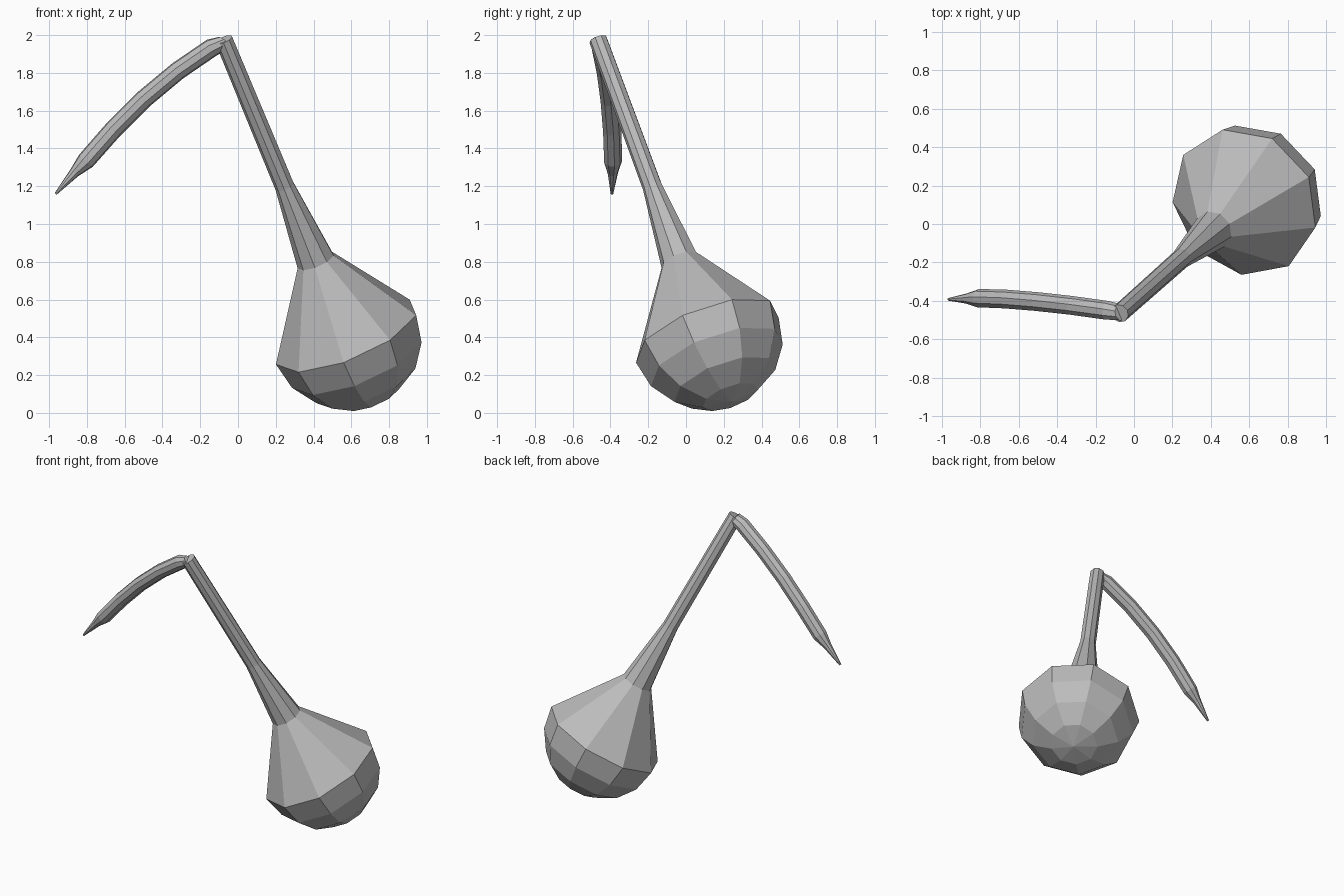
import bpy
import bmesh
from math import cos, sin, pi, radians
from mathutils import Vector

SIDES = 9

cube = bpy.data.objects.get("Cube")
if cube:
    bpy.data.objects.remove(cube, do_unlink=True)

grey = bpy.data.materials.new("plain grey")
grey.use_nodes = True
grey.diffuse_color = (0.5, 0.5, 0.5, 1)
grey.node_tree.nodes["Principled BSDF"].inputs["Base Color"].default_value = (0.5, 0.5, 0.5, 1)


def loft(name, rings, reference):
    """Skin rings given as (centre, axis, radius); radius 0 makes a point."""
    bm = bmesh.new()
    loops = []
    for centre, axis, radius in rings:
        axis = axis.normalized()
        if radius == 0:
            loops.append([bm.verts.new(centre)] * SIDES)
            continue
        a = (reference - axis * reference.dot(axis)).normalized()
        b = axis.cross(a)
        angles = [2 * pi * i / SIDES for i in range(SIDES)]
        loops.append([bm.verts.new(centre + radius * (a * cos(t) + b * sin(t))) for t in angles])
    for low, high in zip(loops, loops[1:]):
        for i in range(SIDES):
            j = (i + 1) % SIDES
            quad = [low[i], low[j], high[j], high[i]]
            bm.faces.new(list(dict.fromkeys(quad)))
    for end in (loops[0], loops[-1]):
        if len(set(end)) == SIDES:
            bm.faces.new(end)
    bmesh.ops.recalc_face_normals(bm, faces=bm.faces)
    mesh = bpy.data.meshes.new(name)
    bm.to_mesh(mesh)
    bm.free()
    mesh.materials.append(grey)
    obj = bpy.data.objects.new(name, mesh)
    bpy.context.collection.objects.link(obj)
    return obj


# Leaning gourd: round bottom, conical shoulder and long narrow neck
belly = Vector((0.575, 0.113, 0.412))
lean = Vector((-0.363, -0.323, 0.874)).normalized()
R = 0.405
profile = [(-R, 0)]
profile += [(-R * sin(radians(d)), R * cos(radians(d))) for d in (67.5, 45, 22.5, 0)]
profile += [(0.45, 0.104), (0.9, 0.053), (1.79, 0.049)]
loft("gourd_body", [(belly + lean * h, lean, r) for h, r in profile], Vector((-0.015, -0.375, -0.147)))

# Drooping stem bent over from the top of the neck, ending in a thin point
path = [((-0.065, -0.46, 1.965), 0.044), ((-0.14, -0.45, 1.933), 0.05),
        ((-0.32, -0.425, 1.81), 0.05), ((-0.5, -0.405, 1.66), 0.05),
        ((-0.66, -0.392, 1.5), 0.05), ((-0.805, -0.387, 1.335), 0.049),
        ((-0.866, -0.388, 1.272), 0.028), ((-0.965, -0.392, 1.16), 0.007)]
points = [Vector(p) for p, r in path]
rings = []
for i, (p, r) in enumerate(path):
    axis = points[min(i + 1, len(points) - 1)] - points[max(i - 1, 0)]
    rings.append((points[i], axis, r))
rings[0] = (points[0], Vector((-0.6, -0.1, -0.8)), path[0][1])
loft("drooping_stem", rings, Vector((0, 1, 0)))
